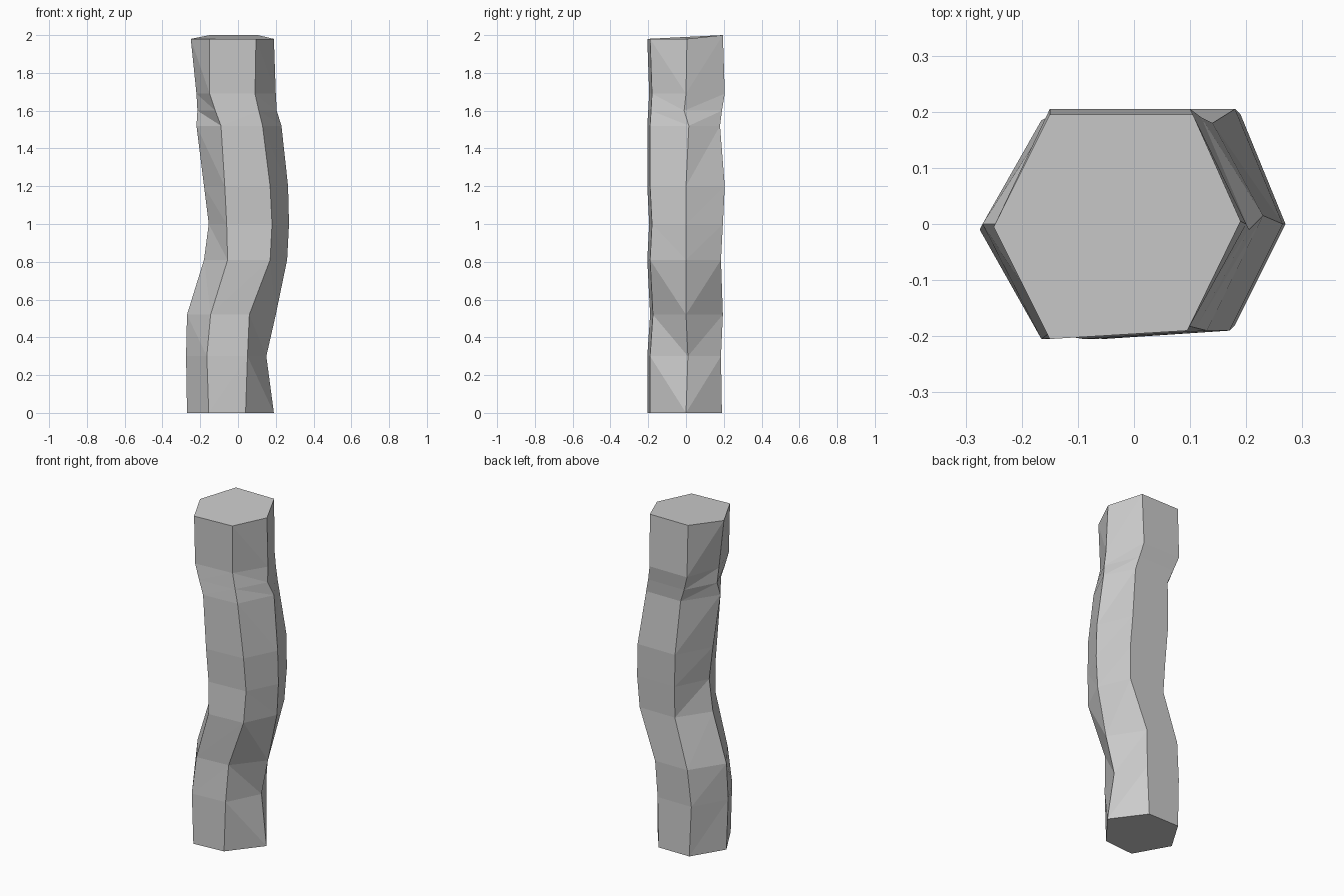
import bpy
import bmesh

default_cube = bpy.data.objects.get("Cube")
if default_cube:
    bpy.data.objects.remove(default_cube, do_unlink=True)


def make_material(name, colour):
    """Create one flat material for viewport and render."""
    material = bpy.data.materials.new(name)
    material.use_nodes = True
    material.diffuse_color = colour
    shader = material.node_tree.nodes["Principled BSDF"]
    shader.inputs["Base Color"].default_value = colour
    return material


def hexagon_ring(mesh, height, left, front_left, front_right, right,
                 front_y, side_y, back_y):
    """Add one six-sided cross-section, counter-clockwise from the left."""
    corners = [
        (left, -side_y),
        (front_left, -front_y),
        (front_right, 0.015 - front_y),
        (right, side_y),
        (front_right + 0.01, back_y),
        (front_left, back_y),
    ]
    return [mesh.verts.new((x, y, height)) for x, y in corners]


def bridge_rings(mesh, lower, upper):
    """Join two cross-sections, alternating the diagonals for a faceted look."""
    count = len(lower)
    for i in range(count):
        j = (i + 1) % count
        a, b, c, d = lower[i], lower[j], upper[j], upper[i]
        if i % 2:
            triangles = [(a, b, c), (a, c, d)]
        else:
            triangles = [(a, b, d), (b, c, d)]
        for triangle in triangles:
            mesh.faces.new(triangle)


# Cross-sections: height, left, front left, front right, right, front, side, back
sections = [
    (0.00, -.27, -.155, .04, .19, .205, 0, .19),
    (0.30, -.275, -.165, .05, .15, .205, .01, .185),
    (0.52, -.27, -.145, .06, .20, .19, 0, .195),
    (0.81, -.18, -.055, .17, .26, .205, 0, .185),
    (1.00, -.155, -.06, .18, .27, .195, 0, .195),
    (1.20, -.18, -.07, .17, .265, .205, 0, .205),
    (1.52, -.22, -.09, .13, .23, .205, .015, .18),
    (1.60, -.215, -.12, .11, .205, .20, -.01, .19),
    (1.69, -.22, -.15, .09, .20, .195, 0, .205),
    (1.98, -.25, -.15, .095, .19, .205, .005, .195),
]

# Crooked six-sided column with closed ends
mesh = bmesh.new()
rings = [hexagon_ring(mesh, *section) for section in sections]
for lower, upper in zip(rings, rings[1:]):
    bridge_rings(mesh, lower, upper)
mesh.faces.new(list(reversed(rings[0])))
mesh.faces.new(rings[-1])

# Slight tilt of the top end towards the back right
for corner in rings[-1]:
    corner.co.z += 0.02 if corner.co.y > 0.1 else 0

bmesh.ops.recalc_face_normals(mesh, faces=mesh.faces[:])
column_data = bpy.data.meshes.new("stone_column")
mesh.to_mesh(column_data)
mesh.free()
column_data.materials.append(make_material("plain grey", (0.6, 0.6, 0.6, 1)))

column = bpy.data.objects.new("stone_column", column_data)
bpy.context.collection.objects.link(column)
